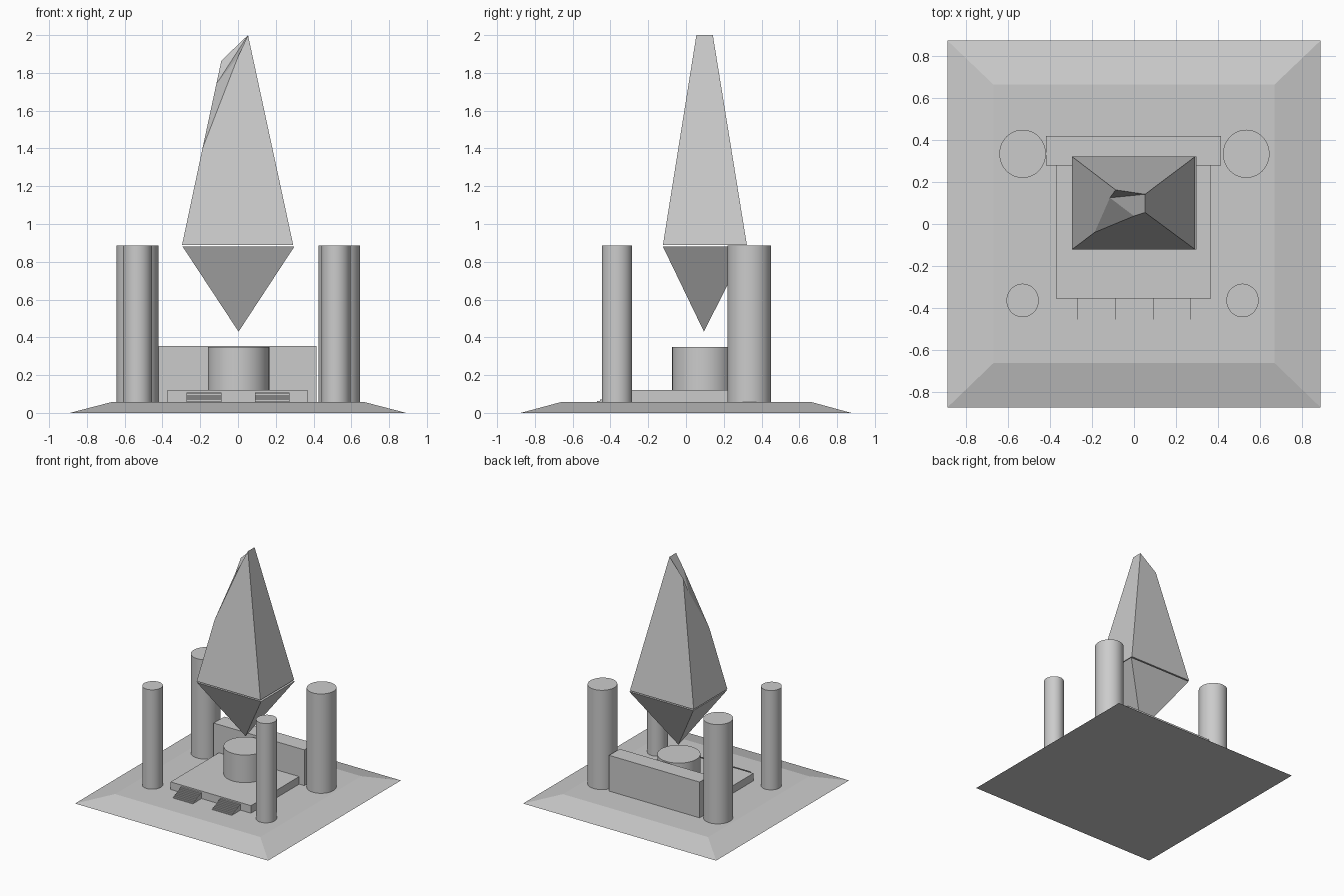
import bpy

if "Cube" in bpy.data.objects:
    bpy.data.objects.remove(bpy.data.objects["Cube"])


def mesh_object(name, verts, faces):
    me = bpy.data.meshes.new(name)
    me.from_pydata(verts, [], faces)
    me.update()
    ob = bpy.data.objects.new(name, me)
    bpy.context.collection.objects.link(ob)
    # consistent outward normals
    bpy.context.view_layer.objects.active = ob
    ob.select_set(True)
    bpy.ops.object.mode_set(mode='EDIT')
    bpy.ops.mesh.select_all(action='SELECT')
    bpy.ops.mesh.normals_make_consistent(inside=False)
    bpy.ops.object.mode_set(mode='OBJECT')
    ob.select_set(False)
    return ob


def rect(x0, x1, y0, y1, z):
    return [(x0, y0, z), (x1, y0, z), (x1, y1, z), (x0, y1, z)]


def loft(name, low, high):
    sides = [(i, (i + 1) % 4, (i + 1) % 4 + 4, i + 4) for i in range(4)]
    return mesh_object(name, low + high, [(3, 2, 1, 0), (4, 5, 6, 7)] + sides)


def block(name, x0, x1, y0, y1, z0, z1):
    return loft(name, rect(x0, x1, y0, y1, z0), rect(x0, x1, y0, y1, z1))


def column(name, x, y, rx, ry, z0, z1):
    bpy.ops.mesh.primitive_cylinder_add(vertices=48, radius=1, depth=1,
                                        location=(x, y, (z0 + z1) / 2))
    ob = bpy.context.object
    ob.name = name
    ob.scale = (rx, ry, z1 - z0)
    bpy.ops.object.transform_apply(location=False, rotation=False, scale=True)
    bpy.ops.object.shade_smooth_by_angle()
    ob.select_set(False)


# bevelled base slab, platform and rear wall
loft("base", rect(-0.89, 0.89, -0.875, 0.875, 0),
     rect(-0.67, 0.67, -0.663, 0.665, 0.057))
block("platform", -0.373, 0.368, -0.355, 0.28, 0.05, 0.12)
block("rear_wall", -0.42, 0.415, 0.28, 0.42, 0.05, 0.355)

# pedestal and corner columns
column("pedestal", 0.003, 0.09, 0.163, 0.163, 0.12, 0.35)
for side, xb, xf in (("left", -0.532, -0.532), ("right", 0.536, 0.518)):
    column("rear_column_" + side, xb, 0.335, 0.111, 0.115, 0.05, 0.885)
    column("front_column_" + side, xf, -0.365, 0.077, 0.08, 0.05, 0.885)

# two small flights of fine steps in front of the platform
steps, y_in, y_out, z_low, z_high = 8, -0.355, -0.47, 0.057, 0.108
for side, x0, x1 in (("left", -0.272, -0.088), ("right", 0.09, 0.272)):
    profile = [(y_in, z_low), (y_out, z_low)]
    for i in range(steps):
        z = z_low + (z_high - z_low) * (i + 1) / steps
        profile += [(y_out + (y_in - y_out) * i / steps, z),
                    (y_out + (y_in - y_out) * (i + 1) / steps, z)]
    n = len(profile)
    verts = [(x, y, z) for x in (x0, x1) for y, z in profile]
    faces = [tuple(range(n)), tuple(range(2 * n - 1, n - 1, -1))]
    faces += [(i, (i + 1) % n, (i + 1) % n + n, i + n) for i in range(n)]
    mesh_object("steps_" + side, verts, faces)

# floating crystal: lower inverted pyramid
mesh_object("crystal_lower",
            rect(-0.293, 0.298, -0.122, 0.322, 0.88) + [(0.003, 0.095, 0.43)],
            [(0, 1, 2, 3)] + [(i, (i + 1) % 4, 4) for i in range(4)])

# upper spire with a chipped left corner
chip = [(0.053, 0.055, 2.0), (0.053, 0.142, 2.0), (-0.188, -0.04, 1.40),
        (0.0, 0.038, 1.885), (-0.115, 0.125, 1.74), (-0.088, 0.163, 1.865)]
mesh_object("crystal_upper", rect(-0.296, 0.292, -0.122, 0.322, 0.89) + chip,
            [(0, 3, 2, 1),            # underside
             (0, 1, 4, 7, 6),         # front
             (1, 2, 5, 4),            # right
             (2, 3, 9, 5),            # back
             (3, 0, 6, 8, 9),         # left
             (6, 7, 8), (7, 4, 5, 8), (8, 5, 9)])  # chip facets
